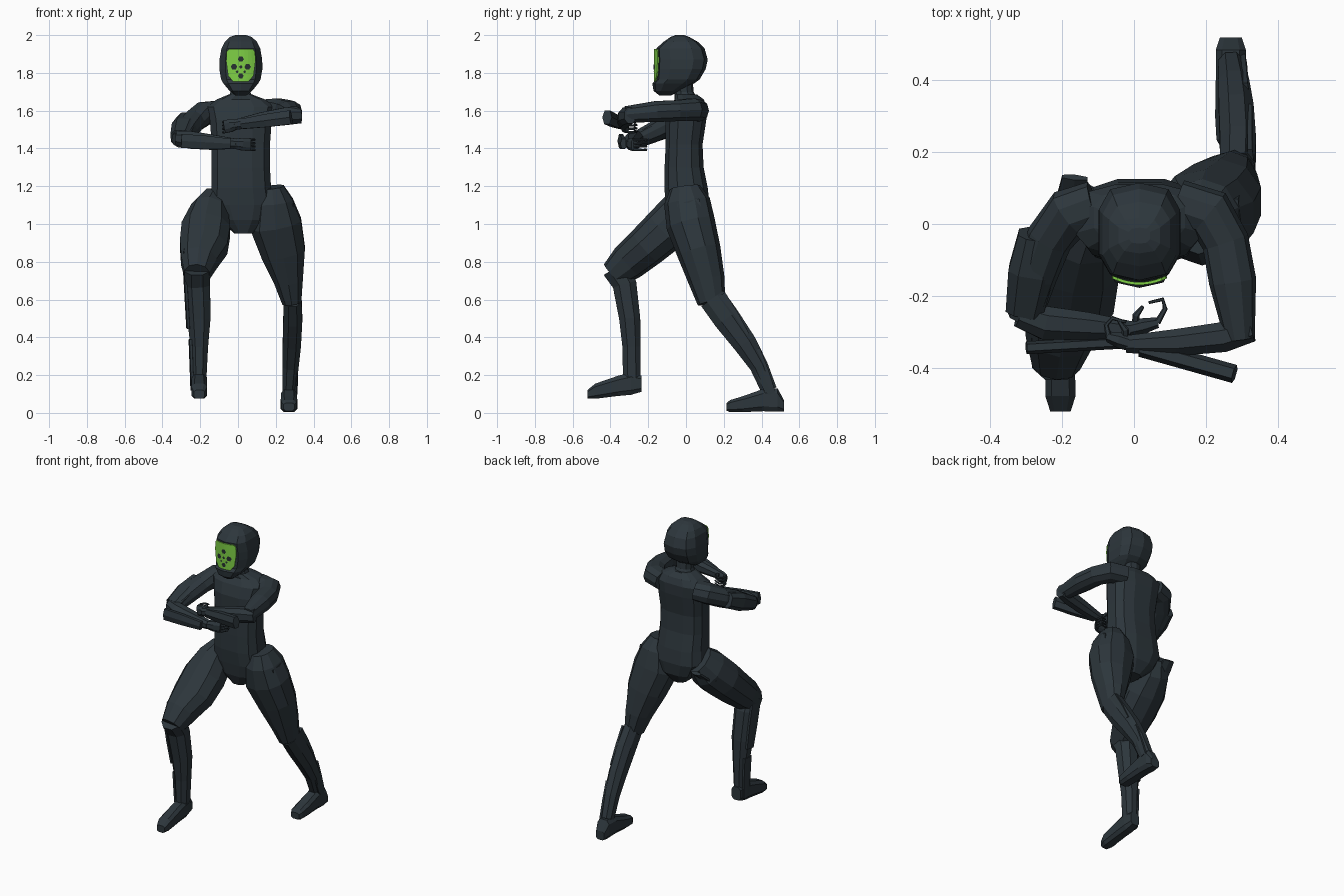
import bpy, bmesh, math
from mathutils import Vector as V

X, Y, Z = V((1, 0, 0)), V((0, 1, 0)), V((0, 0, 1))


def material(name, rgb):
    m = bpy.data.materials.new(name)
    m.diffuse_color = (*rgb, 1)
    return m


SUIT = material("dark slate suit", (0.026, 0.037, 0.045))
GREEN = material("bright green visor", (0.21, 0.63, 0.06))
BLACK = material("black markings", (0.02, 0.03, 0.03))


def finish(name, bm, mat):
    bmesh.ops.recalc_face_normals(bm, faces=bm.faces)
    me = bpy.data.meshes.new(name)
    bm.to_mesh(me)
    bm.free()
    me.materials.append(mat)
    ob = bpy.data.objects.new(name, me)
    bpy.context.collection.objects.link(ob)
    return ob


def loft(name, rings, hint=X, n=10, e=0.9, axis=None):
    """rings: (x, y, z, half width along hint, half depth); e < 1 is boxier."""
    bm = bmesh.new()
    pts = [V(r[:3]) for r in rings]
    loops = []
    for i, r in enumerate(rings):
        t = axis or (pts[min(i + 1, len(pts) - 1)] - pts[max(i - 1, 0)]).normalized()
        v = t.cross(hint).normalized()
        u = v.cross(t).normalized()
        loop = []
        for k in range(n):
            a = 2 * math.pi * (k + 0.5) / n
            c, s = math.cos(a), math.sin(a)
            c, s = (math.copysign(abs(q) ** e, q) for q in (c, s))
            loop.append(bm.verts.new(pts[i] + u * r[3] * c + v * r[4] * s))
        loops.append(loop)
    for p, q in zip(loops, loops[1:]):
        for k in range(n):
            j = (k + 1) % n
            bm.faces.new((p[k], p[j], q[j], q[k]))
    bm.faces.new(loops[0])
    bm.faces.new(loops[-1])
    return finish(name, bm, SUIT)


def plate(name, p, q, w1, w2, hint, thick=0.012):
    mid = [(a + b) / 2 for a, b in zip(p, q)]
    loft(name, [(*p, w1, thick), (*mid, (w1 + w2) / 2 * 1.1, thick), (*q, w2, thick)], hint, 6)


# Torso with pelvis and neck
loft("torso", [
    (0.03, 0.0, 0.95, 0.05, 0.065), (0.025, 0.01, 1.02, 0.13, 0.105),
    (0.02, 0.01, 1.10, 0.175, 0.118), (0.017, 0.0, 1.19, 0.162, 0.118),
    (0.015, -0.01, 1.30, 0.158, 0.106), (0.015, -0.01, 1.42, 0.158, 0.10),
    (0.015, 0.0, 1.55, 0.168, 0.11), (0.015, 0.012, 1.62, 0.185, 0.10),
    (0.015, 0.018, 1.66, 0.13, 0.078), (0.013, 0.0, 1.685, 0.065, 0.06)], n=12, e=0.72, axis=Z)
loft("neck", [(0.013, 0.0, 1.66, 0.07, 0.06), (0.013, -0.01, 1.70, 0.055, 0.05),
              (0.013, -0.02, 1.78, 0.06, 0.055)], n=10, axis=Z)

# Helmet: (z, half width, front y, back y)
CX = 0.015
loft("helmet", [(CX, (f + b) / 2, z, w, (b - f) / 2) for z, w, f, b in (
    (1.68, 0.03, -0.14, -0.08), (1.705, 0.062, -0.172, -0.03), (1.745, 0.096, -0.178, 0.045),
    (1.765, 0.108, -0.160, 0.072), (1.82, 0.118, -0.157, 0.104), (1.87, 0.117, -0.157, 0.115),
    (1.93, 0.106, -0.157, 0.098), (1.965, 0.088, -0.118, 0.062),
    (1.99, 0.06, -0.082, 0.018), (2.0, 0.03, -0.055, -0.01))], n=10, e=0.68, axis=Z)


# Curved visor and its small markings
def visor_point(dx, z, lift=0.0):
    return (CX + dx, -0.166 + 3.2 * dx * dx - lift, z)


bm = bmesh.new()
rows = [[bm.verts.new(visor_point(w * (k / 4 - 1), z)) for k in range(9)] for z, w in (
    (1.755, 0.04), (1.785, 0.066), (1.86, 0.076), (1.912, 0.074), (1.926, 0.062))]
for p, q in zip(rows, rows[1:]):
    for k in range(8):
        bm.faces.new((p[k], p[k + 1], q[k + 1], q[k]))
visor = finish("visor", bm, GREEN)
solid = visor.modifiers.new("thickness", 'SOLIDIFY')
solid.thickness, solid.offset = 0.008, 0
bm = bmesh.new()
for dx, z, r in ((0, 1.873, 0.016), (-0.036, 1.832, 0.017), (0.036, 1.832, 0.017),
                 (0, 1.784, 0.015), (0, 1.832, 0.009), (-0.02, 1.806, 0.007), (0.02, 1.806, 0.007)):
    bm.faces.new([bm.verts.new(visor_point(dx + r * math.cos(a * math.pi / 3),
                  z + r * math.sin(a * math.pi / 3), 0.007)) for a in range(6)])
finish("visor_markings", bm, BLACK)

# Right leg, stepping forward
loft("right_thigh", [
    (-0.125, 0.035, 1.13, 0.07, 0.095), (-0.15, -0.02, 1.06, 0.105, 0.125),
    (-0.17, -0.11, 0.97, 0.135, 0.122), (-0.182, -0.21, 0.88, 0.132, 0.112),
    (-0.207, -0.305, 0.80, 0.10, 0.102), (-0.217, -0.385, 0.73, 0.07, 0.075)])
loft("right_shin", [
    (-0.217, -0.375, 0.765, 0.072, 0.075), (-0.215, -0.325, 0.68, 0.072, 0.068),
    (-0.207, -0.298, 0.50, 0.066, 0.06), (-0.205, -0.288, 0.35, 0.05, 0.052),
    (-0.205, -0.287, 0.17, 0.04, 0.05)], n=8)
loft("right_foot", [
    (-0.205, -0.235, 0.155, 0.034, 0.045), (-0.205, -0.29, 0.155, 0.042, 0.062),
    (-0.205, -0.36, 0.143, 0.042, 0.056), (-0.205, -0.48, 0.115, 0.044, 0.042),
    (-0.205, -0.522, 0.098, 0.03, 0.024)], n=8, e=0.6, axis=-Y)

# Left leg, stretched back
loft("left_thigh", [
    (0.18, -0.005, 1.195, 0.065, 0.08), (0.19, 0.005, 1.12, 0.105, 0.122),
    (0.20, 0.025, 1.0, 0.142, 0.13), (0.24, 0.07, 0.85, 0.122, 0.116),
    (0.268, 0.11, 0.70, 0.08, 0.096), (0.285, 0.135, 0.585, 0.053, 0.074)])
loft("left_shin", [
    (0.288, 0.14, 0.605, 0.052, 0.077), (0.29, 0.215, 0.50, 0.054, 0.077),
    (0.285, 0.31, 0.37, 0.052, 0.067), (0.278, 0.385, 0.25, 0.046, 0.052),
    (0.27, 0.44, 0.12, 0.038, 0.045)], n=8)
loft("left_foot", [
    (0.27, 0.52, 0.036, 0.032, 0.03), (0.27, 0.485, 0.068, 0.044, 0.065),
    (0.27, 0.41, 0.068, 0.044, 0.062), (0.27, 0.30, 0.046, 0.046, 0.044),
    (0.27, 0.235, 0.036, 0.042, 0.034), (0.27, 0.215, 0.032, 0.03, 0.022)],
    n=8, e=0.6, axis=-Y)

# Leg armour plates: outer thigh, hip flap, shin and ankle
plate("right_thigh_plate", (-0.235, -0.01, 1.06), (-0.283, -0.31, 0.81), 0.07, 0.055, V((0, -1, 1)))
plate("right_hip_flap", (-0.18, 0.03, 1.0), (-0.165, 0.13, 1.085), 0.045, 0.04, X)
plate("right_knee_plate", (-0.28, -0.34, 0.765), (-0.262, -0.295, 0.45), 0.05, 0.04, Y)
plate("right_ankle_plate", (-0.25, -0.29, 0.39), (-0.24, -0.285, 0.12), 0.04, 0.03, Y)
plate("left_thigh_plate", (0.285, 0.01, 1.12), (0.325, 0.11, 0.70), 0.07, 0.055, Y)
plate("left_knee_plate", (0.323, 0.17, 0.615), (0.322, 0.30, 0.40), 0.05, 0.045, Y)
plate("left_ankle_plate", (0.31, 0.36, 0.33), (0.303, 0.45, 0.10), 0.04, 0.03, Y)

# Right arm: shoulder, sleeve, forearm across the chest
loft("right_upper_arm", [
    (-0.11, 0.05, 1.595, 0.06, 0.07), (-0.18, 0.03, 1.585, 0.065, 0.072),
    (-0.235, -0.04, 1.545, 0.06, 0.065), (-0.275, -0.14, 1.50, 0.058, 0.062),
    (-0.305, -0.26, 1.445, 0.045, 0.048)], Z)
loft("right_sleeve", [
    (-0.27, -0.03, 1.545, 0.05, 0.055), (-0.285, -0.13, 1.505, 0.06, 0.068),
    (-0.305, -0.245, 1.455, 0.045, 0.055)], Z, 8, 0.7)
loft("right_forearm", [
    (-0.32, -0.25, 1.455, 0.042, 0.04), (-0.25, -0.275, 1.445, 0.05, 0.05),
    (-0.13, -0.285, 1.432, 0.043, 0.042), (-0.01, -0.295, 1.425, 0.028, 0.026)], Z, 8)
plate("right_forearm_plate", (-0.04, -0.33, 1.425), (-0.30, -0.345, 1.44), 0.03, 0.042, Z, 0.018)

# Left arm: raised to shoulder height and folded across
loft("left_upper_arm", [
    (0.12, 0.06, 1.60, 0.06, 0.065), (0.21, 0.03, 1.605, 0.062, 0.072),
    (0.255, -0.05, 1.60, 0.058, 0.066), (0.275, -0.16, 1.595, 0.058, 0.066),
    (0.295, -0.32, 1.58, 0.045, 0.042)], Z)
loft("left_forearm", [
    (0.33, -0.295, 1.575, 0.045, 0.035), (0.25, -0.315, 1.57, 0.05, 0.045),
    (0.12, -0.33, 1.55, 0.043, 0.04), (-0.02, -0.335, 1.525, 0.028, 0.026)], Z, 8)
plate("left_forearm_plate", (0.02, -0.345, 1.53), (0.28, -0.418, 1.565), 0.03, 0.042, Z, 0.026)


# Hands: a palm, four curled fingers and a thumb
def hand(side, wrist, palm, curl):
    w, p, c = V(wrist), V(palm), V(curl)
    loft(side + "_palm", [(*w, 0.027, 0.022), (*w.lerp(p, 0.5), 0.036, 0.024),
                          (*p, 0.036, 0.016)], Z, 8)
    d = (p - w).normalized()
    for k in range(4):
        o = Z * (k - 1.5) * 0.018
        bend = p + (c - p) * 0.55 + d * 0.014
        loft(side + "_finger", [(*(p + o), 0.008, 0.009), (*(bend + o), 0.007, 0.007),
                                (*(c + o), 0.006, 0.006),
                                (*(c - d * 0.04 + o), 0.004, 0.004)], Z, 6)
    b = w.lerp(p, 0.3)
    loft(side + "_thumb", [(*b, 0.012, 0.012), (*(b + Y * 0.035 + Z * 0.02), 0.01, 0.01),
                           (*(b + Y * 0.055 + d * 0.02 + Z * 0.025), 0.005, 0.005)], Z, 6)


hand("right", (-0.02, -0.295, 1.425), (0.065, -0.275, 1.42), (0.08, -0.21, 1.42))
hand("left", (-0.005, -0.335, 1.528), (-0.07, -0.315, 1.515), (-0.06, -0.262, 1.515))
